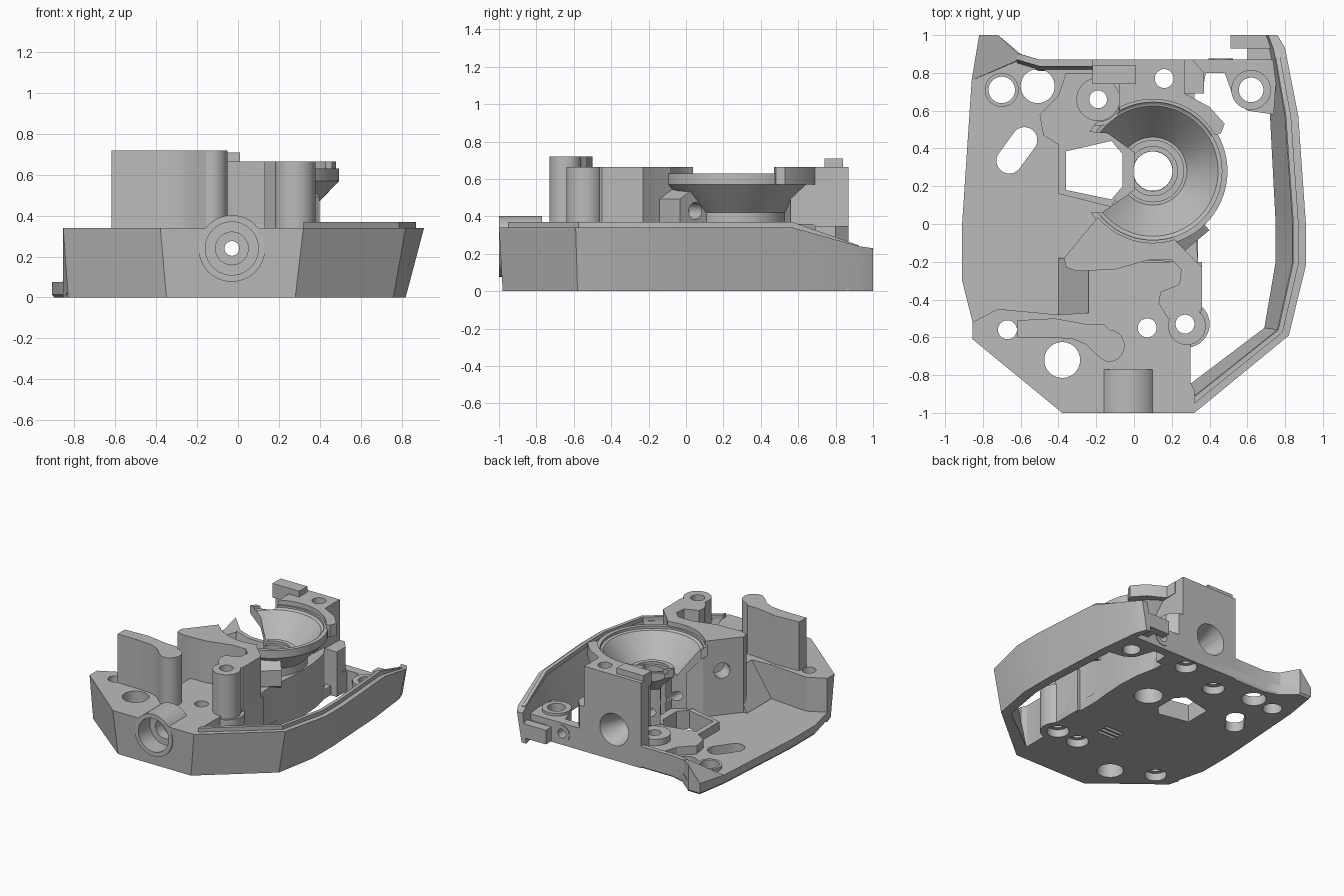
import bpy, bmesh, math
from mathutils import Vector, Matrix

if "Cube" in bpy.data.objects:
    bpy.data.objects.remove(bpy.data.objects["Cube"])

grey = bpy.data.materials.new("mid_grey")
grey.diffuse_color = (0.5, 0.5, 0.5, 1)
grey.use_nodes = True
grey.node_tree.nodes["Principled BSDF"].inputs["Base Color"].default_value = grey.diffuse_color
CX, CY = 0.10, 0.28          # funnel axis
RX, RZ = -0.03, 0.24         # front-to-back bore axis


def finish(name, bm):
    bmesh.ops.recalc_face_normals(bm, faces=bm.faces)
    me = bpy.data.meshes.new(name)
    bm.to_mesh(me)
    bm.free()
    me.materials.append(grey)
    ob = bpy.data.objects.new(name, me)
    bpy.context.collection.objects.link(ob)
    return ob


def loft(name, rings):
    """Skin closed rings of equal length and cap both ends."""
    bm = bmesh.new()
    vs = [[bm.verts.new(p) for p in r] for r in rings]
    n = len(rings[0])
    for a, b in zip(vs, vs[1:]):
        for i in range(n):
            j = (i + 1) % n
            bm.faces.new((a[i], a[j], b[j], b[i]))
    bm.faces.new(vs[0][::-1])
    bm.faces.new(vs[-1])
    return finish(name, bm)


def prism(name, pts, z0, z1, inset=0.0):
    """Extrude an outline upward; inset shrinks the bottom edge as a chamfer."""
    k = 1 - inset
    rings = [[(x, y, z1) for x, y in pts]]
    if inset:
        rings.insert(0, [(x, y, z0 + 0.015) for x, y in pts])
    rings.insert(0, [(x * k, y * k, z0) for x, y in pts])
    return loft(name, rings)


def box(name, x0, x1, y0, y1, z0, z1):
    return prism(name, [(x0, y0), (x1, y0), (x1, y1), (x0, y1)], z0, z1)


def rod(name, p, q, r1, r2=None, n=40):
    """Cylinder or cone between two points."""
    p, q = Vector(p), Vector(q)
    bm = bmesh.new()
    m = Matrix.Translation((p + q) / 2) @ (q - p).to_track_quat('Z', 'Y').to_matrix().to_4x4()
    bmesh.ops.create_cone(bm, cap_ends=True, segments=n, radius1=r1,
                          radius2=r1 if r2 is None else r2, depth=(q - p).length, matrix=m)
    return finish(name, bm)


def post(name, x, y, r, z0, z1):
    return rod(name, (x, y, z0), (x, y, z1), r)


def lathe(name, prof, closed, n=72):
    """Revolve (radius, z) points about the funnel axis."""
    bm = bmesh.new()
    rings = [[bm.verts.new((CX + r * math.cos(2 * math.pi * i / n), CY + r * math.sin(2 * math.pi * i / n), z))
              for i in range(n)] for r, z in prof]
    for a, b in list(zip(rings, rings[1:])) + ([(rings[-1], rings[0])] if closed else []):
        for i in range(n):
            j = (i + 1) % n
            bm.faces.new((a[i], a[j], b[j], b[i]))
    if not closed:
        bm.faces.new(rings[0])
        bm.faces.new(rings[-1])
    return finish(name, bm)


# --- floor, raised front and back edge ridge ---
floor = prism("floor_plate", [
    (-.36, -.96), (.27, -.96), (.28, -.6), (.34, -.45), (.34, -.2), (.34, .3), (.32, .6), (.32, .87),
    (-.5, .87), (-.6, .9), (-.72, 1), (-.82, 1), (-.86, .75), (-.91, 0), (-.91, -.3), (-.84, -.58)],
    0, .075, .012)
step = prism("floor_step", [(-.05, .8), (-.36, .8), (-.4, .68), (-.5, .58), (-.48, .47), (-.4, .42), (-.4, .16),
                            (-.12, .09), (0, .3)], .05, .14)
ft = [(-.38, -1), (.32, -1), (.32, -.88), (.3, -.84), (.3, -.64), (.36, -.45), (.36, -.2), (-.24, -.2),
      (-.24, -.47), (-.4, -.48), (-.72, -.45), (-.855, -.52), (-.855, -.61)]
fb = list(ft)
fb[0], fb[1], fb[12] = (-.35, -.98), (.28, -.98), (-.83, -.6)
front = loft("front_block", [[(x, y, 0) for x, y in fb], [(x, y, .34) for x, y in ft]])
ramp = loft("floor_ramp", [[(-.4, y, .05), (-.2, y, .05), (-.2, y, .335), (-.24, y, .335), (-.4, y, .08)]
                           for y in (-.49, -.18)])
corner = loft("back_corner_ridge", [
    [(-.86, .76, .03), (-.82, 1, .03), (-.72, 1, .03), (-.6, .89, .03), (-.62, .86, .03)],
    [(-.86, .76, .076), (-.82, 1, .09), (-.72, 1, .21), (-.6, .89, .18), (-.63, .86, .17)]])
ridge = loft("back_edge_ridge", [[(x, y, .03), (x, y, z), (x, y - .035, z), (x, y - .06, .03)]
                                 for x, y, z in ((-.62, .905, .18), (-.5, .87, .17), (-.2, .87, .17))])

# --- leaning side wall with a raised lip ---
ob_ = [(.28, -.98), (.76, -.58), (.82, -.25), (.82, 0), (.79, .57), (.75, .92), (.72, 1)]
ot = [(.32, -1), (.82, -.59), (.91, -.22), (.91, 0), (.87, .57), (.80, .93), (.76, 1)]
ib = [(.28, -.86), (.69, -.55), (.75, -.2), (.75, 0), (.72, .57), (.71, .87), (.68, 1)]
it = [(.32, -.91), (.76, -.56), (.84, -.2), (.84, 0), (.80, .57), (.74, .92), (.71, 1)]
zt = [.34, .34, .34, .34, .34, .24, .23]
side = loft("side_wall", [[(*a, 0), (*b, z), (*c, z), (*d, 0)]
                          for a, b, c, d, z in zip(ob_, ot, it, ib, zt)])


def mix(a, b, t):
    return (a[0] + (b[0] - a[0]) * t, a[1] + (b[1] - a[1]) * t)


lip = loft("side_wall_lip", [
    [(*mix(a, b, .55), z - .02), (*mix(a, b, .55), z + h), (*mix(a, b, .95), z + h), (*mix(a, b, .95), z - .02)]
    for a, b, z, h in zip(ot[:6], it[:6], zt, (.03, .03, .03, .03, .03, .005))])

# --- tall fence, screw pillar and front bushing ---
knob = [(-.13 + .08 * math.cos(math.radians(a)), -.645 + .085 * math.sin(math.radians(a)))
        for a in range(-110, 91, 20)]
fence = prism("tall_fence", [(-.62, -.6), (-.44, -.6), (-.32, -.61), (-.25, -.64), (-.2, -.69)] + knob +
              [(-.16, -.53), (-.25, -.53), (-.42, -.5), (-.62, -.51)], .3, .72)
pillar = post("screw_pillar", .28, -.54, .1, .1, .665)
pillar_base = post("screw_pillar_base", .275, -.53, .125, 0, .32)
bushing = rod("front_bushing", (RX, -1, RZ), (RX, -.77, RZ), .163)

# --- main web, funnel and back block ---
web = prism("main_web", [
    (-.18, .05), (-.37, -.18), (-.36, -.23), (-.3, -.25), (-.1, -.24), (.08, -.19), (.2, -.19), (.25, -.24),
    (.24, -.32), (.14, -.36), (.13, -.42), (.18, -.5), (.28, -.52), (.36, -.45), (.36, -.23), (.23, -.1),
    (.1, .08), (-.05, .1)], .05, .665)
funnel = lathe("funnel", [
    (.105, 0), (.25, 0), (.25, .42), (.395, .57), (.395, .63), (.365, .63), (.365, .61), (.345, .605),
    (.18, .40), (.165, .40), (.165, .46), (.13, .46), (.13, .44), (.105, .44)], True)
under = prism("under_body", [(-.02, .1), (.05, -.19), (.34, -.21), (.33, -.08), (.35, .1), (.36, .28), (.35, .45),
                             (.32, .6), (.26, .7), (0, .7)], 0, .36)
shoulder = prism("funnel_shoulder", [
    (-.06, .74), (-.08, .6), (-.13, .48), (.1, .45), (.4, .46), (.46, .48), (.48, .53), (.4, .62), (.27, .69),
    (.27, .78)], .57, .665)
back = prism("back_block", [
    (-.22, .87), (-.22, .74), (-.08, .74), (-.08, .55), (.1, .52), (.26, .56), (.27, .87)], 0, .665)
tab = box("back_tab", -.22, .01, .74, .84, .6, .71)
hexboss = rod("hex_boss", (.15, -.1, .43), (.33, .05, .43), .125, n=6)

# --- back rail, bosses and hook ---
rail = prism("back_rail", [(.25, .87), (.25, .72), (.36, .69), (.38, .8), (.48, .8), (.53, .66), (.6, .6),
                           (.74, .58), (.76, .87)], 0, .17)
rail_block = prism("rail_block", [(.25, .87), (.25, .69), (.37, .69), (.37, .8), (.31, .87)], 0, .35)
boss_r = post("right_screw_boss", .62, .71, .105, 0, .19)
boss_l = post("left_screw_boss", -.7, .71, .09, .03, .1)
boss_m = post("middle_screw_boss", -.19, .66, .115, .03, .19)
eyelet = rod("rail_eyelet", (.46, .8, .09), (.46, .875, .09), .065)
hook = box("back_hook", .51, .73, .93, 1, .04, .15)
hook_web = box("back_hook_web", .6, .73, .85, .95, .04, .12)

# --- cutters ---
holes = [(-.7, .71, .07), (-.51, .73, .09), (-.19, .66, .047), (.16, .77, .05), (.62, .71, .065),
         (-.67, -.56, .05), (-.38, -.72, .095), (.07, -.55, .05), (.27, -.53, .05), (CX, CY, .104)]
common = [post("cut_hole", x, y, r, -.1, 1) for x, y, r in holes]
common += [post("cut_counterbore", x, y, .08, -.1, .06) for x, y, r in holes if r < .06]
common += [box("cut_slit", -.11, .05, y - .012, y + .012, -.1, .03) for y in (-.34, -.3, -.26)]
slot = []
for cx, cy, a0 in ((-.58, .445, -40), (-.66, .335, 140)):
    slot += [(cx + .068 * math.cos(math.radians(a0 + 15 * i)),
              cy + .068 * math.sin(math.radians(a0 + 15 * i))) for i in range(13)]
common.append(prism("cut_slot", slot, -.1, .3))
common.append(prism("cut_window", [(-.36, .18), (-.36, .385), (-.12, .44), (-.06, .37), (-.06, .2), (-.12, .13)],
                    -.1, .4))
common.append(rod("cut_bore", (RX, -1.1, RZ), (RX, 1.1, RZ), .036))
common.append(rod("cut_front_seat", (RX, -1.1, RZ), (RX, -.86, RZ), .13))
common.append(rod("cut_front_seat_step", (RX, -.9, RZ), (RX, -.78, RZ), .08))
common.append(rod("cut_back_cone", (RX + .04, .89, RZ), (RX + .02, .66, RZ), .13, .05))
common.append(rod("cut_hex_hole", (.4, .108, .43), (.25, -.017, .43), .045))
common.append(rod("cut_web_left_hole", (-.4, .03, .42), (-.18, -.12, .42), .06))
common.append(rod("cut_eyelet", (.46, .7, .09), (.46, 1, .09), .035))
sector = prism("cut_sector", [(.0, .38), (-.14, .48), (-.4, .5), (-.4, .06), (-.17, .06), (.0, .18)], .145, 1)
bowl = lathe("cut_bowl", [(.178, .39), (.35, .605), (.38, .625), (.38, .9)], False)
driver = post("cut_driver_clearance", -.19, .66, .118, .191, .66)
driver_top = post("cut_driver_clearance_top", -.19, .64, .118, .6, 1)

jobs = {floor: common, step: common, front: common, web: common + [sector, bowl], under: common + [sector],
        funnel: common + [sector, driver, driver_top], shoulder: common + [bowl, sector, driver, driver_top],
        back: common + [bowl, driver], bushing: common, pillar: common, pillar_base: common, rail: common,
        eyelet: common, boss_r: common, boss_l: common, boss_m: common, hexboss: common + [bowl]}
for ob, cutters in jobs.items():
    for c in cutters:
        m = ob.modifiers.new("cut", 'BOOLEAN')
        m.operation, m.solver, m.object = 'DIFFERENCE', 'EXACT', c
bpy.context.view_layer.update()
dg = bpy.context.evaluated_depsgraph_get()
baked = {ob: bpy.data.meshes.new_from_object(ob.evaluated_get(dg)) for ob in jobs}
for ob, me in baked.items():
    ob.modifiers.clear()
    ob.data = me
for c in common + [sector, bowl, driver, driver_top]:
    bpy.data.objects.remove(c)

# --- smooth round faces, keep edges crisp ---
for ob in bpy.context.collection.objects:
    ob.select_set(True)
    bpy.context.view_layer.objects.active = ob
bpy.ops.object.shade_smooth_by_angle(angle=math.radians(25))
